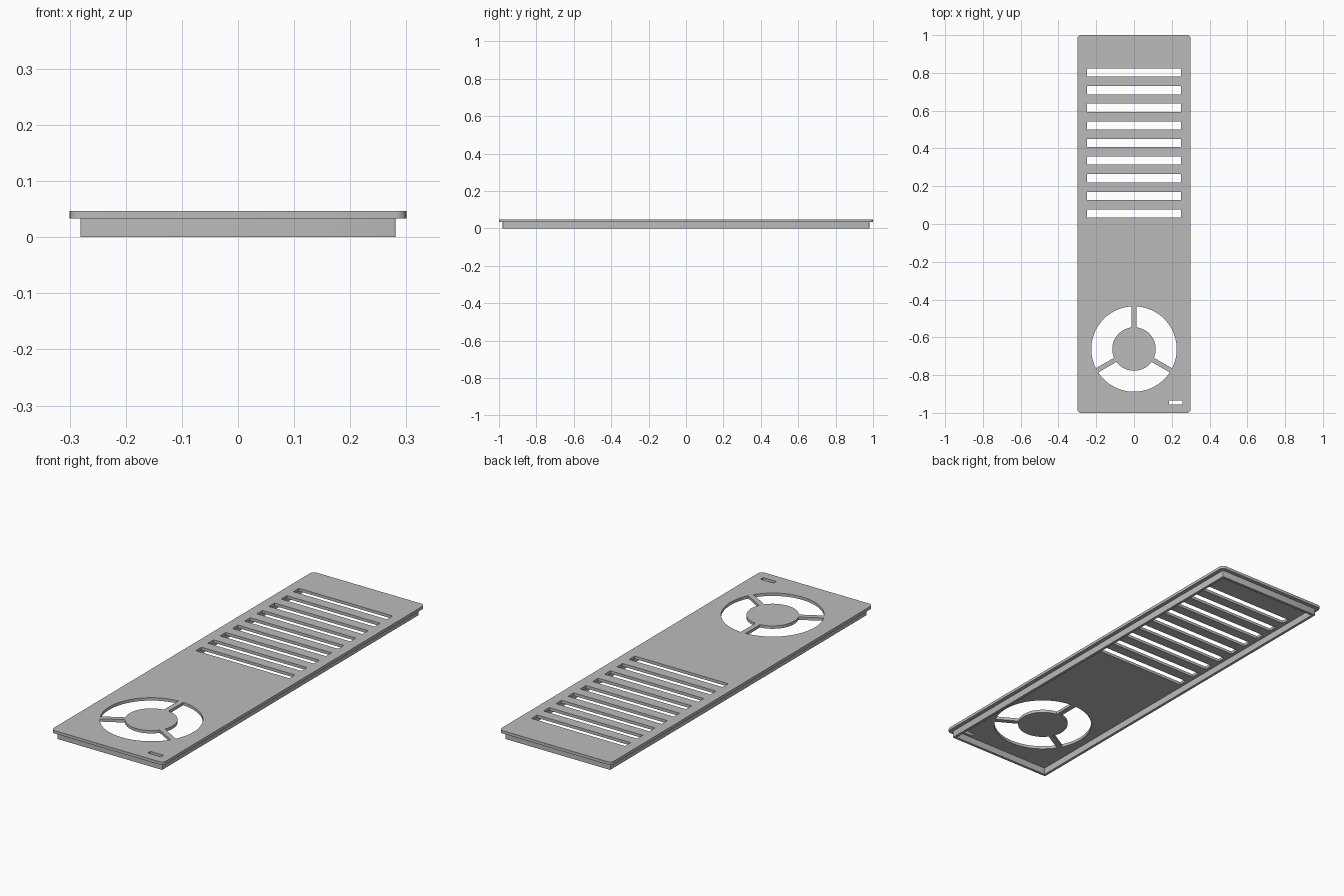
import bpy, bmesh
from math import sin, cos, asin, radians, pi

cube = bpy.data.objects.get("Cube")
if cube:
    bpy.data.objects.remove(cube, do_unlink=True)

grey = bpy.data.materials.new("plain grey")
grey.use_nodes = True
colour = (0.5, 0.5, 0.5, 1)
grey.diffuse_color = colour
grey.node_tree.nodes["Principled BSDF"].inputs["Base Color"].default_value = colour


def arc(cx, cy, r, a0, a1, steps):
    return [(cx + r * cos(a0 + (a1 - a0) * i / steps),
             cy + r * sin(a0 + (a1 - a0) * i / steps)) for i in range(steps + 1)]


def rectangle(cx, cy, w, h):
    return [(cx + sx * w / 2, cy + sy * h / 2)
            for sx, sy in ((-1, -1), (1, -1), (1, 1), (-1, 1))]


def rounded(w, h, r, steps=6):
    points = []
    for i, (sx, sy) in enumerate(((1, 1), (-1, 1), (-1, -1), (1, -1))):
        points += arc(sx * (w / 2 - r), sy * (h / 2 - r), r,
                      i * pi / 2, (i + 1) * pi / 2, steps)
    return points


def fan_opening(cy, inner, outer, half_spoke, start):
    # ring sector whose ends run parallel to the spokes
    end = start + 2 * pi / 3
    o, i = asin(half_spoke / outer), asin(half_spoke / inner)
    return (arc(0, cy, outer, start + o, end - o, 28)
            + arc(0, cy, inner, end - i, start + i, 20))


def sheet(name, outlines, bottom, top):
    # filled outline with holes, extruded between two heights
    curve = bpy.data.curves.new(name + "_outline", "CURVE")
    curve.dimensions = "2D"
    curve.fill_mode = "BOTH"
    curve.extrude = (top - bottom) / 2
    for points in outlines:
        spline = curve.splines.new("POLY")
        spline.points.add(len(points) - 1)
        for p, (x, y) in zip(spline.points, points):
            p.co = (x, y, 0, 1)
        spline.use_cyclic_u = True
    helper = bpy.data.objects.new(name + "_outline", curve)
    bpy.context.collection.objects.link(helper)
    bpy.context.view_layer.update()
    graph = bpy.context.evaluated_depsgraph_get()
    mesh = bpy.data.meshes.new_from_object(helper.evaluated_get(graph))
    bpy.data.objects.remove(helper, do_unlink=True)

    bm = bmesh.new()
    bm.from_mesh(mesh)
    bmesh.ops.remove_doubles(bm, verts=bm.verts, dist=0.00005)
    bmesh.ops.recalc_face_normals(bm, faces=bm.faces)
    bmesh.ops.translate(bm, verts=bm.verts, vec=(0, 0, (top + bottom) / 2))
    bm.to_mesh(mesh)
    bm.free()
    mesh.materials.clear()
    mesh.materials.append(grey)

    part = bpy.data.objects.new(name, mesh)
    bpy.context.collection.objects.link(part)
    bpy.ops.object.select_all(action="DESELECT")
    part.select_set(True)
    bpy.context.view_layer.objects.active = part
    bpy.ops.object.shade_smooth_by_angle(angle=radians(30))
    return part


# Cover plate: vent slots, three fan openings and a small indicator slot
slots = [rectangle(0, 0.056 + 0.0932 * i, 0.5, 0.043) for i in range(9)]
fan = [fan_opening(-0.662, 0.115, 0.226, 0.0125, pi / 2 + k * 2 * pi / 3)
       for k in range(3)]
indicator = rectangle(0.221, -0.945, 0.07, 0.02)
sheet("cover_plate", [rounded(0.6, 2, 0.02)] + slots + fan + [indicator],
      0.033, 0.047)

# Thin wall below the plate, open underneath
sheet("lower_rim", [rounded(0.562, 1.962, 0.004, 3),
                    rectangle(0, 0, 0.536, 1.936)], 0, 0.033)
